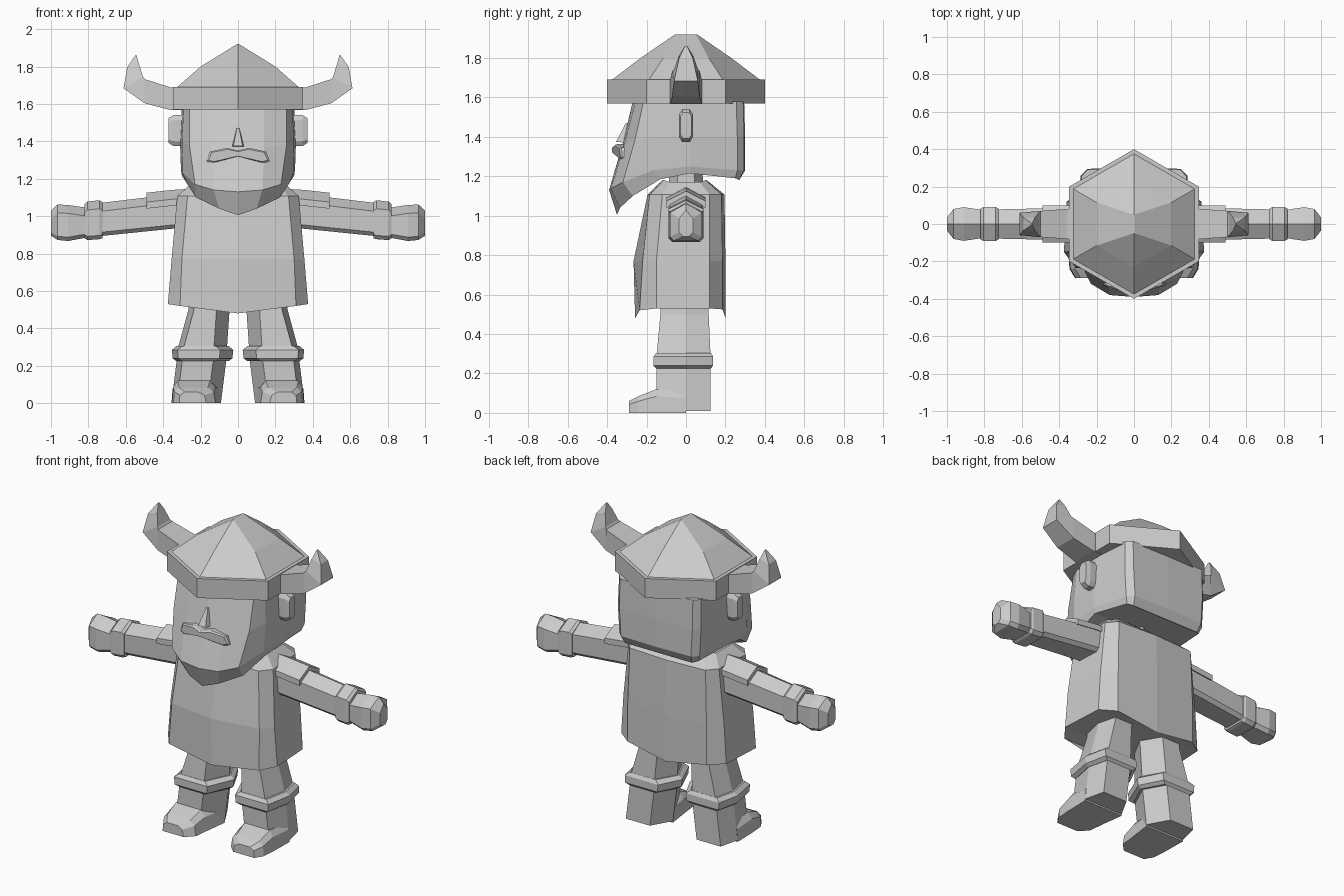
import bpy, bmesh, math

grey = bpy.data.materials.new("plain_grey")
grey.diffuse_color = (0.6, 0.6, 0.6, 1)


def finish(name, bm):
    bmesh.ops.recalc_face_normals(bm, faces=bm.faces)
    me = bpy.data.meshes.new(name)
    bm.to_mesh(me)
    bm.free()
    me.materials.append(grey)
    ob = bpy.data.objects.new(name, me)
    bpy.context.collection.objects.link(ob)
    return ob


def loft(name, rings, side=1):
    """Skin closed rings of equal length and cap both ends; side=-1 mirrors in x."""
    bm = bmesh.new()
    vs = [[bm.verts.new((x * side, y, z)) for x, y, z in r] for r in rings]
    n = len(vs[0])
    for a, b in zip(vs, vs[1:]):
        for i in range(n):
            j = (i + 1) % n
            bm.faces.new((a[i], a[j], b[j], b[i]))
    bm.faces.new(vs[0])
    bm.faces.new(vs[-1])
    return finish(name, bm)


def body(name, halves):
    """Skin left-right symmetric rings given as half rings running back to front."""
    bm = bmesh.new()
    vs = []
    for h in halves:
        pts = h + [(-x, y, z) for x, y, z in h[-2:0:-1]]
        vs.append([bm.verts.new(p) for p in pts])
    n, m = len(vs[0]), len(halves[0])
    for a, b in zip(vs, vs[1:]):
        for i in range(n):
            j = (i + 1) % n
            bm.faces.new((a[i], a[j], b[j], b[i]))
    # caps follow the curve of the rim in strips
    for r in (vs[0], vs[-1]):
        for i in range(m - 1):
            strip = [r[i], r[i + 1], r[(n - i - 1) % n], r[(n - i) % n]]
            bm.faces.new(list(dict.fromkeys(strip)))
    return finish(name, bm)


def hexagon(r, z):
    return [(r * math.sin(i * math.pi / 3), r * math.cos(i * math.pi / 3), z)
            for i in range(6)]


# helmet: banded rim, faceted dome, short ridge on top
ridge = [(0, 0.055, 1.92), (0.005, 0.05, 1.92), (0.005, -0.05, 1.92),
         (0, -0.055, 1.92), (-0.005, -0.05, 1.92), (-0.005, 0.05, 1.92)]
loft("helmet", [hexagon(0.36, 1.57), hexagon(0.40, 1.57), hexagon(0.40, 1.69),
                hexagon(0.375, 1.69), hexagon(0.23, 1.80), ridge])

# head with the beard sweeping forward and down
body("head", [
    [(0, .27, 1.18), (.23, .27, 1.18), (.26, .25, 1.19), (.30, .02, 1.215),
     (.28, -.13, 1.185), (.225, -.27, 1.10), (.10, -.335, 1.04), (0, -.35, 1.005)],
    [(0, .30, 1.23), (.24, .295, 1.23), (.275, .26, 1.23), (.305, .02, 1.25),
     (.295, -.17, 1.23), (.23, -.32, 1.17), (.13, -.38, 1.14), (0, -.39, 1.13)],
    [(0, .30, 1.40), (.25, .295, 1.40), (.285, .26, 1.40), (.31, .02, 1.40),
     (.30, -.16, 1.40), (.26, -.26, 1.38), (.14, -.31, 1.37), (0, -.32, 1.37)],
    [(0, .295, 1.58), (.25, .29, 1.58), (.28, .255, 1.58), (.30, .02, 1.58),
     (.29, -.15, 1.58), (.26, -.215, 1.58), (.14, -.255, 1.58), (0, -.27, 1.58)],
])

# nose wedge
loft("nose", [[(-.035, -.30, 1.37), (.035, -.30, 1.37), (.025, -.355, 1.375), (-.025, -.355, 1.375)],
              [(-.008, -.28, 1.475), (.008, -.28, 1.475), (.006, -.305, 1.47), (-.006, -.305, 1.47)]])

# moustache: drooping bar, back edge to front edge
outline = [(0, 1.35), (.06, 1.365), (.15, 1.345), (.17, 1.295), (.14, 1.283), (0, 1.32)]
outline += [(-x, z) for x, z in outline[-2:0:-1]]
loft("moustache", [[(x, -.28 + abs(x) * .2, z) for x, z in outline],
                   [(x, -.365 + abs(x) * .25, z) for x, z in outline],
                   [(x * .93, -.375 + abs(x) * .25, 1.325 + (z - 1.325) * .8) for x, z in outline]])

# neck
loft("neck", [hexagon(0.09, 1.15), hexagon(0.08, 1.24)])

# tunic flaring to a pointed hem
body("tunic", [
    [(0, .20, .48), (.27, .185, .525), (.36, .12, .53), (.375, -.15, .53),
     (.31, -.235, .52), (0, -.258, .48)],
    [(0, .20, .77), (.27, .185, .77), (.345, .12, .77), (.355, -.15, .77),
     (.30, -.22, .77), (0, -.266, .77)],
    [(0, .195, 1.107), (.26, .18, 1.107), (.31, .12, 1.107), (.325, -.12, 1.107),
     (.27, -.185, 1.107), (0, -.195, 1.107)],
    [(0, .105, 1.18), (.20, .10, 1.18), (.255, .07, 1.17), (.255, -.08, 1.17),
     (.20, -.11, 1.18), (0, -.12, 1.18)],
])


def arm_ring(x, bottom, top, w):
    """House-shaped limb section with a softened underside."""
    h = [(w, top - .045), (w, bottom + .02), (w - .02, bottom)]
    return ([(x, 0, top)] + [(x, y, z) for y, z in h]
            + [(x, -y, z) for y, z in reversed(h)])


def hex_ring(xi, xo, yb, yf, z):
    """Six-sided leg section: points to the sides, flat front and back."""
    return [(xi, 0, z), (xi + .07, yb, z), (xo - .03, yb, z),
            (xo, 0, z), (xo - .03, yf, z), (xi + .07, yf, z)]


def box_ring(a, b, w):
    """Square section between two points in the front plane."""
    return [(a[0], -w, a[1]), (a[0], w, a[1]), (b[0], w, b[1]), (b[0], -w, b[1])]


for s, tag in ((1, "right"), (-1, "left")):
    # horn curling upward
    loft("horn_" + tag, [box_ring((.30, 1.567), (.30, 1.68), .08),
                         box_ring((.36, 1.567), (.36, 1.688), .08),
                         box_ring((.50, 1.604), (.50, 1.733), .07),
                         box_ring((.612, 1.684), (.508, 1.745), .06),
                         box_ring((.592, 1.797), (.53, 1.815), .035),
                         box_ring((.547, 1.862), (.543, 1.862), .005)], s)
    # ear
    ear = [(-.035, 1.40), (-.02, 1.375), (.02, 1.375), (.035, 1.40),
           (.035, 1.515), (.02, 1.54), (-.02, 1.54), (-.035, 1.515)]
    loft("ear_" + tag, [[(x, y * k, 1.457 + (z - 1.457) * k) for y, z in ear]
                        for x, k in ((.28, 1), (.345, 1), (.372, .8))], s)
    # sleeve, shoulder pad, cuff and fist
    loft("arm_" + tag, [arm_ring(.28, .94, 1.125, .088), arm_ring(.74, .893, 1.07, .078)], s)
    pad = []
    for x, top in ((.27, 1.145), (.355, 1.14), (.49, 1.125)):
        pad.append([(x, -.098, top - .05), (x, 0, top), (x, .098, top - .05),
                    (x, .098, top - .085), (x, 0, top - .035), (x, -.098, top - .085)])
    loft("shoulder_pad_" + tag, pad, s)
    loft("cuff_" + tag, [arm_ring(.725, .882, 1.075, .083), arm_ring(.74, .877, 1.085, .09),
                         arm_ring(.805, .872, 1.078, .09), arm_ring(.82, .88, 1.065, .083)], s)
    loft("fist_" + tag, [arm_ring(.81, .885, 1.045, .075), arm_ring(.91, .867, 1.06, .09),
                         arm_ring(.965, .873, 1.062, .08), arm_ring(1.0, .895, 1.03, .035)], s)
    # trouser leg, boot shaft, boot band and foot
    loft("trouser_" + tag, [hex_ring(.03, .255, .115, -.125, .60), hex_ring(.045, .265, .115, -.13, .50),
                            hex_ring(.06, .325, .125, -.15, .28)], s)
    loft("boot_band_" + tag, [hex_ring(.05, .33, .125, -.15, .225), hex_ring(.03, .35, .138, -.165, .24),
                              hex_ring(.025, .353, .138, -.165, .285), hex_ring(.05, .33, .125, -.15, .305)], s)
    loft("boot_shaft_" + tag, [hex_ring(.09, .355, .125, -.15, .01), hex_ring(.06, .325, .125, -.15, .25)], s)
    foot = []
    for y, a, b, top in ((.0, .09, .355, .11), (-.15, .11, .352, .12),
                         (-.24, .12, .345, .085), (-.29, .17, .315, .06)):
        foot.append([(a, y, 0), (b, y, 0), (b - .005, y, top * .7), (b - .03, y, top),
                     (a + .04, y, top), (a + .01, y, top * .7)])
    loft("foot_" + tag, foot, s)
